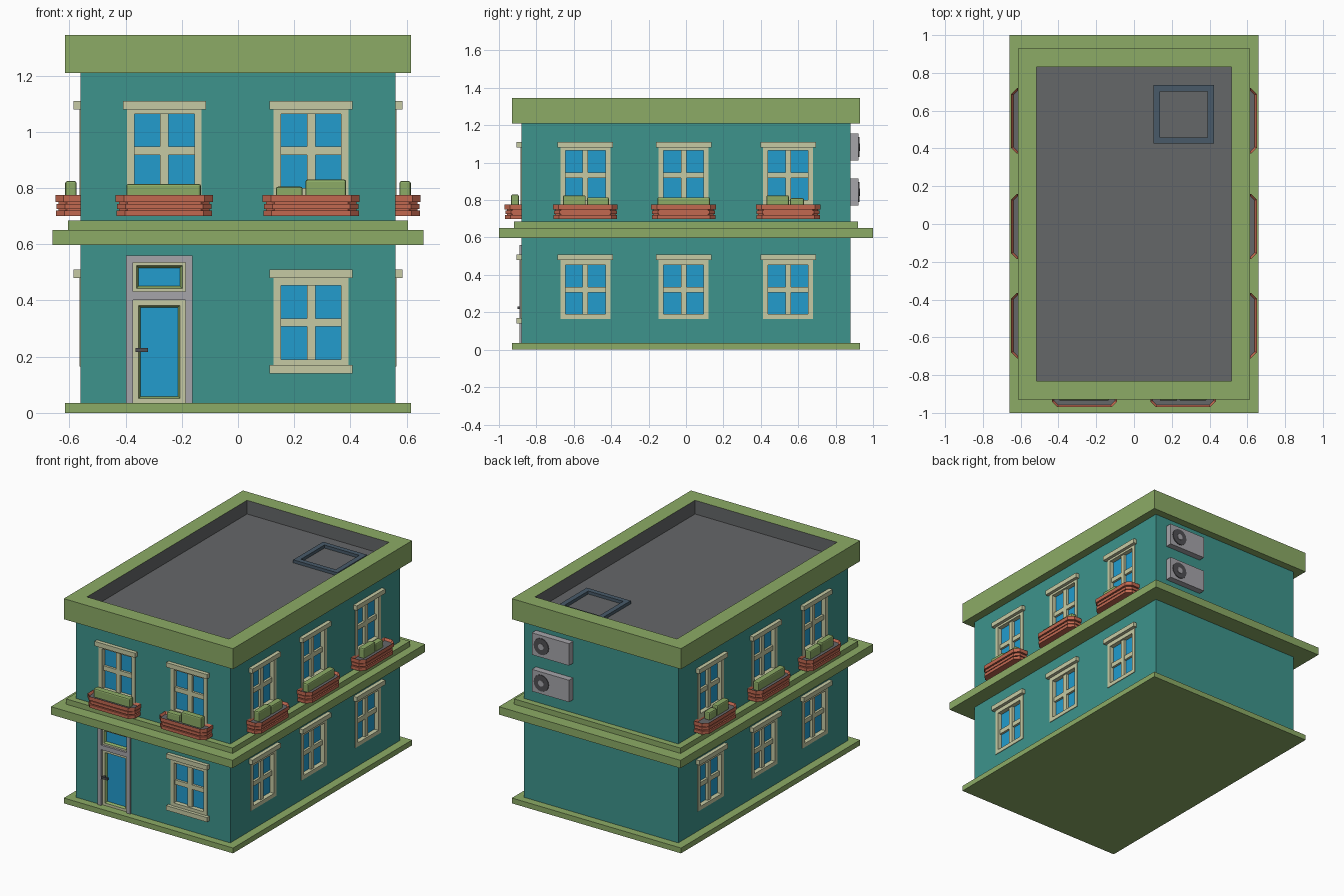
import bpy, bmesh, math
from mathutils import Matrix, Vector

if "Cube" in bpy.data.objects:
    bpy.data.objects.remove(bpy.data.objects["Cube"])

HX, HY = 0.56, 0.88          # wall half sizes


def material(name, r, g, b):
    lin = [((c / 255 + 0.055) / 1.055) ** 2.4 for c in (r, g, b)]
    m = bpy.data.materials.new(name)
    m.diffuse_color = (*lin, 1)
    m.use_nodes = True
    m.node_tree.nodes["Principled BSDF"].inputs["Base Color"].default_value = m.diffuse_color
    return m


TEAL = material("teal_wall", 61, 148, 140)
GREEN = material("leaf_green", 140, 171, 102)
CREAM = material("cream_trim", 198, 202, 164)
GLASS = material("blue_glass", 34, 156, 206)
GREY = material("light_grey", 166, 165, 170)
ROOF = material("roof_grey", 101, 103, 105)
BRICK = material("terracotta", 194, 104, 80)
HATCH = material("hatch_blue_grey", 72, 90, 105)
DARK = material("dark_metal", 80, 80, 84)

# Each side maps (along wall, outward from wall, height) to the world
SIDES = {
    "front": lambda u, d, z: Vector((u, -HY - d, z)),
    "back": lambda u, d, z: Vector((u, HY + d, z)),
    "right": lambda u, d, z: Vector((HX + d, u, z)),
    "left": lambda u, d, z: Vector((-HX - d, u, z)),
    "plan": lambda u, d, z: Vector((u, d, z)),
}


def prism(bm, outline, z0, z1, side):
    """Extrude an outline upward; returns the top face."""
    f = SIDES[side]
    lo = [bm.verts.new(f(u, d, z0)) for u, d in outline]
    hi = [bm.verts.new(f(u, d, z1)) for u, d in outline]
    n = len(outline)
    faces = [bm.faces.new(lo), bm.faces.new(hi)]
    for i in range(n):
        j = (i + 1) % n
        faces.append(bm.faces.new((lo[i], lo[j], hi[j], hi[i])))
    bmesh.ops.recalc_face_normals(bm, faces=faces)
    return faces[1]


def box(bm, u0, u1, d0, d1, z0, z1, side):
    return prism(bm, [(u0, d0), (u1, d0), (u1, d1), (u0, d1)], z0, z1, side)


def finish(bm, name, *mats):
    me = bpy.data.meshes.new(name)
    bm.to_mesh(me)
    bm.free()
    ob = bpy.data.objects.new(name, me)
    bpy.context.collection.objects.link(ob)
    for m in mats:
        me.materials.append(m)
    return ob


def boxes(name, mat, side, *dims):
    bm = bmesh.new()
    for d in dims:
        box(bm, *d, side)
    return finish(bm, name, mat)


def frame_bars(c, w, iw, z0, z1, iz0, iz1, d0, d1):
    """Four bars around an opening."""
    return [(c - w, c - iw, d0, d1, z0, z1), (c + iw, c + w, d0, d1, z0, z1),
            (c - iw, c + iw, d0, d1, z0, iz0), (c - iw, c + iw, d0, d1, iz1, z1)]


cutter = bmesh.new()


def window(name, side, c, z0, glass0, glass1, top, sill=False):
    box(cutter, c - .13, c + .13, -.04, .05, z0 + .004, top, side)
    zm = (glass0 + glass1) / 2
    bars = frame_bars(c, .133, .107, z0, top, glass0, glass1, -.04, .004)
    bars += [(c - .015, c + .015, -.03, -.008, glass0, glass1),
             (c - .107, c + .107, -.03, -.010, zm - .015, zm + .015)]
    boxes(name + "_frame", CREAM, side, *bars)
    boxes(name + "_glass", GLASS, side, (c - .107, c + .107, -.032, -.025, glass0, glass1))
    trim = [(c - .148, c + .148, -.01, .025, top, top + .03)]
    if sill:
        trim.append((c - .148, c + .148, -.01, .025, z0 - .025, z0 + .005))
    boxes(name + "_header", CREAM, side, *trim)


def planter(name, side, c, shrubs):
    def outline(s):
        w, d, k = .173 - s, .09 - s, .03
        return [(c - w, 0), (c - w, d - k), (c - w + k, d), (c + w - k, d), (c + w, d - k), (c + w, 0)]
    bm = bmesh.new()
    prism(bm, outline(.012), .705, .755, side)
    prism(bm, outline(.003), .70, .72, side)
    prism(bm, outline(.005), .726, .744, side)
    rim = prism(bm, outline(0), .75, .775, side)
    bmesh.ops.inset_individual(bm, faces=[rim], thickness=.012)
    bmesh.ops.translate(bm, verts=rim.verts[:], vec=(0, 0, -.015))
    rim.material_index = 1
    finish(bm, name, BRICK, ROOF)
    ob = boxes(name + "_shrubs", GREEN, side,
               *[(c + a, c + b, .014, .055, .755, h) for a, b, h in shrubs])
    bev = ob.modifiers.new("soft_edges", "BEVEL")
    bev.width, bev.segments = .008, 2


# Front windows and planters
window("front_lower_window", "front", .26, .165, .19, .453, .48, True)
for n, c, shrubs in (("left", -.262, [(-.135, .13, .815)]),
                     ("right", .26, [(-.125, -.03, .805), (-.02, .125, .83)])):
    window(f"front_upper_{n}_window", "front", c, .765, .80, 1.064, 1.08)
    planter(f"front_{n}_planter", "front", c, shrubs)

# Side windows and planters, the same on both sides
SIDE_ROW = ((-.538, [(-.12, .002, .825), (.008, .125, .815)]),
            (-.013, [(-.14, .14, .815)]),
            (.546, [(-.116, .004, .825), (.01, .085, .81)]))
for side in ("right", "left"):
    for i, (c, shrubs) in enumerate(SIDE_ROW, 1):
        window(f"{side}_lower_window_{i}", side, c, .165, .19, .453, .48)
        window(f"{side}_upper_window_{i}", side, c, .765, .80, 1.066, 1.08)
        planter(f"{side}_planter_{i}", side, c, shrubs)

# Door: grey surround, leaf and transom with bevelled glazing
box(cutter, -.395, -.165, -.06, .05, .02, .555, "front")
boxes("door_surround", GREY, "front",
      *frame_bars(-.28, .119, .093, .03, .56, .032, .535, -.06, .01),
      (-.373, -.187, -.06, .01, .402, .432))


def glazed_panel(name, z0, z1, border):
    bm = bmesh.new()
    box(bm, -.373, -.187, -.05, -.004, z0, z1, "front")
    pane = min(bm.faces, key=lambda f: f.calc_center_median().y)
    bmesh.ops.inset_individual(bm, faces=[pane], thickness=border)
    ring = bmesh.ops.inset_individual(bm, faces=[pane], thickness=.011, depth=-.014)["faces"]
    for f in ring:
        f.material_index = 1
    pane.material_index = 2
    finish(bm, name, CREAM, GREEN, GLASS)


glazed_panel("door_leaf", .032, .402, .027)
glazed_panel("door_transom", .432, .535, .016)
boxes("door_handle", DARK, "front", (-.365, -.32, .008, .02, .217, .231),
      (-.362, -.35, -.01, .01, .218, .23))

# Walls with openings cut for windows and door
walls = boxes("walls", TEAL, "plan", (-HX, HX, -HY, HY, .01, 1.23))
holes = finish(cutter, "opening_cutter")
holes.hide_render = True
mod = walls.modifiers.new("openings", "BOOLEAN")
mod.operation, mod.solver, mod.object = "DIFFERENCE", "EXACT", holes
bpy.context.view_layer.objects.active = walls
walls.select_set(True)
bpy.ops.object.modifier_apply(modifier=mod.name)
bpy.data.objects.remove(holes)

# Base plinth and the stepped ledge between floors
boxes("base_plinth", GREEN, "plan", (-.615, .615, -.93, .93, 0, .035))
boxes("floor_ledge", GREEN, "plan", (-.66, .66, -1, 1, .598, .65),
      (-.605, .605, -.92, .92, .65, .685))

# Parapet with sunken roof
bm = bmesh.new()
roof = box(bm, -.615, .615, -.93, .93, 1.21, 1.345, "plan")
bmesh.ops.inset_individual(bm, faces=[roof], thickness=.14)
wall_faces = bmesh.ops.inset_individual(bm, faces=[roof], thickness=.0005, depth=-.09)["faces"]
for f in wall_faces + [roof]:
    f.material_index = 1
finish(bm, "parapet_roof", GREEN, ROOF)

# Roof hatch
boxes("roof_hatch_frame", HATCH, "plan",
      *[(u0, u1, d0, d1, 1.25, 1.275) for u0, u1, d0, d1 in
        ((.104, .137, .425, .735), (.39, .424, .425, .735),
         (.137, .39, .425, .458), (.137, .39, .702, .735))])

# Air conditioners on the back wall
for i, z in enumerate((.843, 1.083), 1):
    boxes(f"air_conditioner_{i}", GREY, "back", (.205, .475, -.01, .042, z - .072, z + .072))
    for part, mat, r, d in (("fan", DARK, .054, .044), ("fan_hub", GREY, .02, .047)):
        bm = bmesh.new()
        at = Matrix.Translation((.405, HY + d, z)) @ Matrix.Rotation(math.pi / 2, 4, "X")
        bmesh.ops.create_cone(bm, cap_ends=True, segments=16, radius1=r, radius2=r,
                              depth=.006, matrix=at)
        finish(bm, f"air_conditioner_{i}_{part}", mat)
